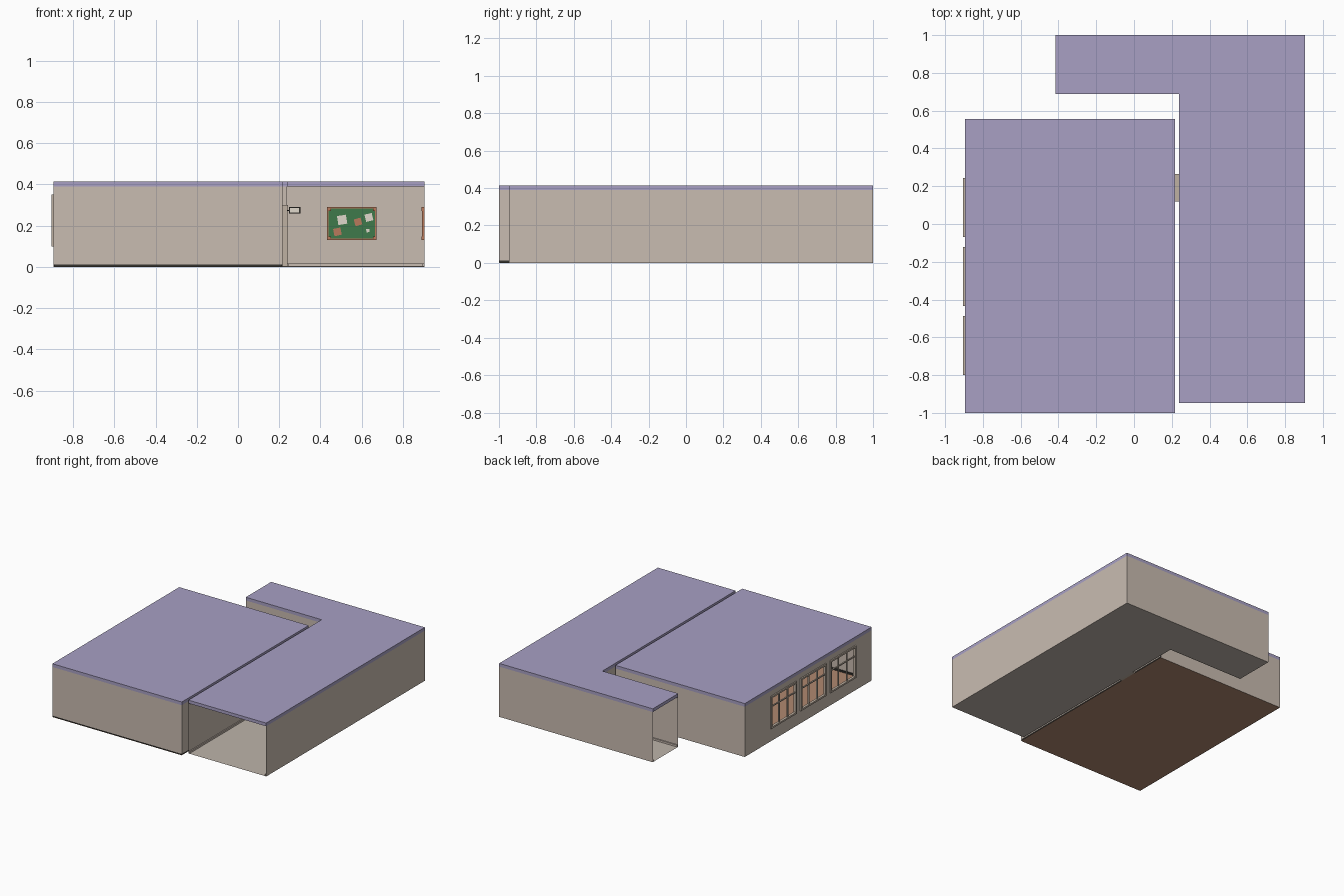
import bpy, bmesh, math, random
from mathutils import Vector, Matrix

if "Cube" in bpy.data.objects:
    bpy.data.objects.remove(bpy.data.objects["Cube"])
random.seed(4)


def mat(name, hexcol):
    c = [int(hexcol[i:i + 2], 16) / 255 for i in (0, 2, 4)]
    m = bpy.data.materials.new(name)
    m.diffuse_color = [x / 12.92 if x <= 0.04045 else ((x + 0.055) / 1.055) ** 2.4 for x in c] + [1]
    m.use_nodes = True
    m.node_tree.nodes["Principled BSDF"].inputs["Base Color"].default_value = m.diffuse_color
    return m


WALL = mat("wall beige", "c9bcb1")
ROOF = mat("roof lilac", "a8a0c4")
TILE = mat("corridor floor", "beb4aa")
WOOD = mat("wood floor", "b08870")
DARK = mat("dark trim", "35332f")
FRAME = mat("frame tan", "bfb1a2")
GREEN = mat("board green", "3f7a4b")
RUST = mat("board frame rust", "b97a5c")
PAPER = mat("paper", "e0d8cc")


def finish(name, bm, m):
    me = bpy.data.meshes.new(name)
    bm.to_mesh(me)
    bm.free()
    ob = bpy.data.objects.new(name, me)
    bpy.context.collection.objects.link(ob)
    me.materials.append(m)
    return ob


def add_box(bm, lo, hi, rot=None):
    lo, hi = Vector(lo), Vector(hi)
    mx = Matrix.Translation((lo + hi) / 2)
    if rot:
        mx = mx @ Matrix.Rotation(rot[0], 4, rot[1])
    bmesh.ops.create_cube(bm, size=1, matrix=mx @ Matrix.Diagonal((*(hi - lo), 1)))


def boxes(name, m, items):
    bm = bmesh.new()
    for it in items:
        add_box(bm, *it)
    return finish(name, bm, m)


def wall(name, a, b, z0, z1, holes=()):
    """Thin wall from a to b; holes are (start, end, bottom, top) along it."""
    a, b = Vector((*a, 0)), Vector((*b, 0))
    d = (b - a).normalized()
    us = sorted({0, (b - a).length, *[h[0] for h in holes], *[h[1] for h in holes]})
    zs = sorted({z0, z1, *[h[2] for h in holes], *[h[3] for h in holes]})
    bm = bmesh.new()
    for u, v in zip(us, us[1:]):
        for p, q in zip(zs, zs[1:]):
            if any(h[0] < (u + v) / 2 < h[1] and h[2] < (p + q) / 2 < h[3] for h in holes):
                continue
            bm.faces.new([bm.verts.new(a + d * s + Vector((0, 0, z)))
                          for s, z in ((u, p), (v, p), (v, q), (u, q))])
    bmesh.ops.remove_doubles(bm, verts=bm.verts, dist=1e-5)
    return finish(name, bm, WALL)


def slab(name, pts, z, m):
    bm = bmesh.new()
    bm.faces.new([bm.verts.new((x, y, z)) for x, y in pts])
    return finish(name, bm, m)


def tray_roof(name, pts, rim):
    """Flat rim with a raised middle."""
    bm = bmesh.new()
    f = bm.faces.new([bm.verts.new((x, y, 0.39)) for x, y in pts])
    bmesh.ops.inset_region(bm, faces=[f], thickness=rim, use_even_offset=True)
    ext = bmesh.ops.extrude_face_region(bm, geom=[f])
    for v in ext["geom"]:
        if isinstance(v, bmesh.types.BMVert):
            v.co.z = 0.415
    if f.is_valid:
        bmesh.ops.delete(bm, geom=[f], context='FACES_ONLY')
    bmesh.ops.recalc_face_normals(bm, faces=bm.faces)
    return finish(name, bm, ROOF)


# --- classroom ---
X0, X1, Y0, Y1 = -0.895, 0.217, -1.0, 0.557
room = [(X0, Y0), (X1, Y0), (X1, Y1), (X0, Y1)]
win_y = [(-0.80, -0.487), (-0.435, -0.122), (-0.07, 0.243)]
WZ0, WZ1 = 0.10, 0.35
DY0, DY1, DZ = 0.12, 0.265, 0.30
wall("classroom_front_wall", room[0], room[1], 0.012, 0.39)
wall("classroom_right_wall", room[1], room[2], 0.012, 0.39, [(DY0 - Y0, DY1 - Y0, 0.012, DZ)])
wall("classroom_back_wall", room[2], room[3], 0, 0.39)
wall("classroom_left_wall", room[0], room[3], 0, 0.39,
     [(a - Y0, b - Y0, WZ0, WZ1) for a, b in win_y])
slab("classroom_floor", room, 0.001, WOOD)
tray_roof("classroom_roof", room, 0.055)
t, h = 0.012, 0.014
boxes("classroom_skirting", DARK, [
    ((X0 + .003, Y0 + .002, .002), (X1 - .003, Y0 + t, h)),
    ((X0 + .003, Y1 - t, .002), (X1 - .003, Y1 - .002, h)),
    ((X0 + .002, Y0 + t, .002), (X0 + t, Y1 - t, h)),
    ((X1 - t, Y0 + t, .002), (X1 - .002, DY0, h)),
    ((X1 - t, DY1, .002), (X1 - .002, Y1 - t, h))])

# --- windows with glazing bars ---
for i, (a, b) in enumerate(win_y):
    xa, xb, w = -0.905, -0.885, 0.013
    bars = [((xa, a, z), (xb, b, z + w)) for z in (WZ0, WZ1 - w)]
    bars += [((xa, y, WZ0), (xb, y + w, WZ1)) for y in (a, b - w)]
    bars += [((xa + .005, a + (b - a) * k / 3 - .004, WZ0), (xb - .005, a + (b - a) * k / 3 + .004, WZ1))
             for k in (1, 2)]
    bars.append(((xa + .005, a, 0.264), (xb - .005, b, 0.272)))
    boxes(f"window_{i + 1}", FRAME, bars)

# --- L-shaped corridor, open at the front and at the left end ---
L = [(0.237, -0.947), (0.905, -0.947), (0.905, 1), (-0.415, 1), (-0.415, 0.688), (0.237, 0.688)]
wall("corridor_right_wall", L[1], L[2], 0, 0.39)
wall("corridor_back_wall", L[2], L[3], 0, 0.39)
wall("corridor_arm_wall", L[4], L[5], 0, 0.39)
wall("corridor_left_wall", L[0], L[5], 0, 0.39, [(DY0 + .947, DY1 + .947, 0, DZ)])
slab("corridor_floor", L, 0.001, TILE)
tray_roof("corridor_roof", L, 0.03)
boxes("corridor_skirting", WALL, [
    ((.895, -.945, .002), (.904, .999, .016)),
    ((-.413, .99, .002), (.904, .999, .016)),
    ((-.413, .689, .002), (.246, .698, .016)),
    ((.238, -.945, .002), (.246, DY0, .016)),
    ((.238, DY1, .002), (.246, .698, .016))])

# --- door frame bridging the gap ---
boxes("door_frame", FRAME, [
    ((.21, DY0, .002), (.243, DY0 + .012, DZ)),
    ((.21, DY1 - .012, .002), (.243, DY1, DZ)),
    ((.21, DY0, DZ - .012), (.243, DY1, DZ)),
    ((.21, DY0, .002), (.243, DY1, .008))])

# --- hanging room sign beside the door ---
boxes("sign_bracket", DARK, [((.237, .095, .27), (.262, .1, .276))])
boxes("sign_frame", DARK, [((.248, .092, .258), (.302, .103, .29))])
boxes("sign_face", PAPER, [((.253, .089, .263), (.297, .106, .285))])

# --- notice boards: one on the back wall, one on the right wall ---
def notice_board(name, place):
    w, z0, z1 = 0.12, 0.13, 0.29
    e = 0.007
    frame = [((-w, -.012, z), (w, 0, z + e)) for z in (z0, z1 - e)]
    frame += [((x, -.012, z0), (x + e, 0, z1)) for x in (-w, w - e)]
    frame += [((x, -.014, z), (x + .018, 0, z + .018)) for x in (-w, w - .018) for z in (z0, z1 - .018)]
    notes = [(-.047, .228, .044), (.083, .24, .036), (.078, .176, .016)]
    slips = [(-.07, .17, .036), (.03, .218, .034)]

    def cards(list_):
        return [((x - s / 2, -.0085, z - s / 2), (x + s / 2, -.0065, z + s / 2),
                 (random.uniform(-.3, .3), 'Y')) for x, z, s in list_]
    obs = [boxes(name + "_frame", RUST, frame),
           boxes(name + "_panel", GREEN, [((-w + e, -.006, z0 + e), (w - e, 0, z1 - e))]),
           boxes(name + "_papers", PAPER, cards(notes)),
           boxes(name + "_slips", RUST, cards(slips))]
    for ob in obs:
        ob.data.transform(place)


notice_board("back_notice_board", Matrix.Translation((.552, .998, 0)))
notice_board("side_notice_board", Matrix.Translation((.904, .2, 0)) @ Matrix.Rotation(-math.pi / 2, 4, 'Z'))
